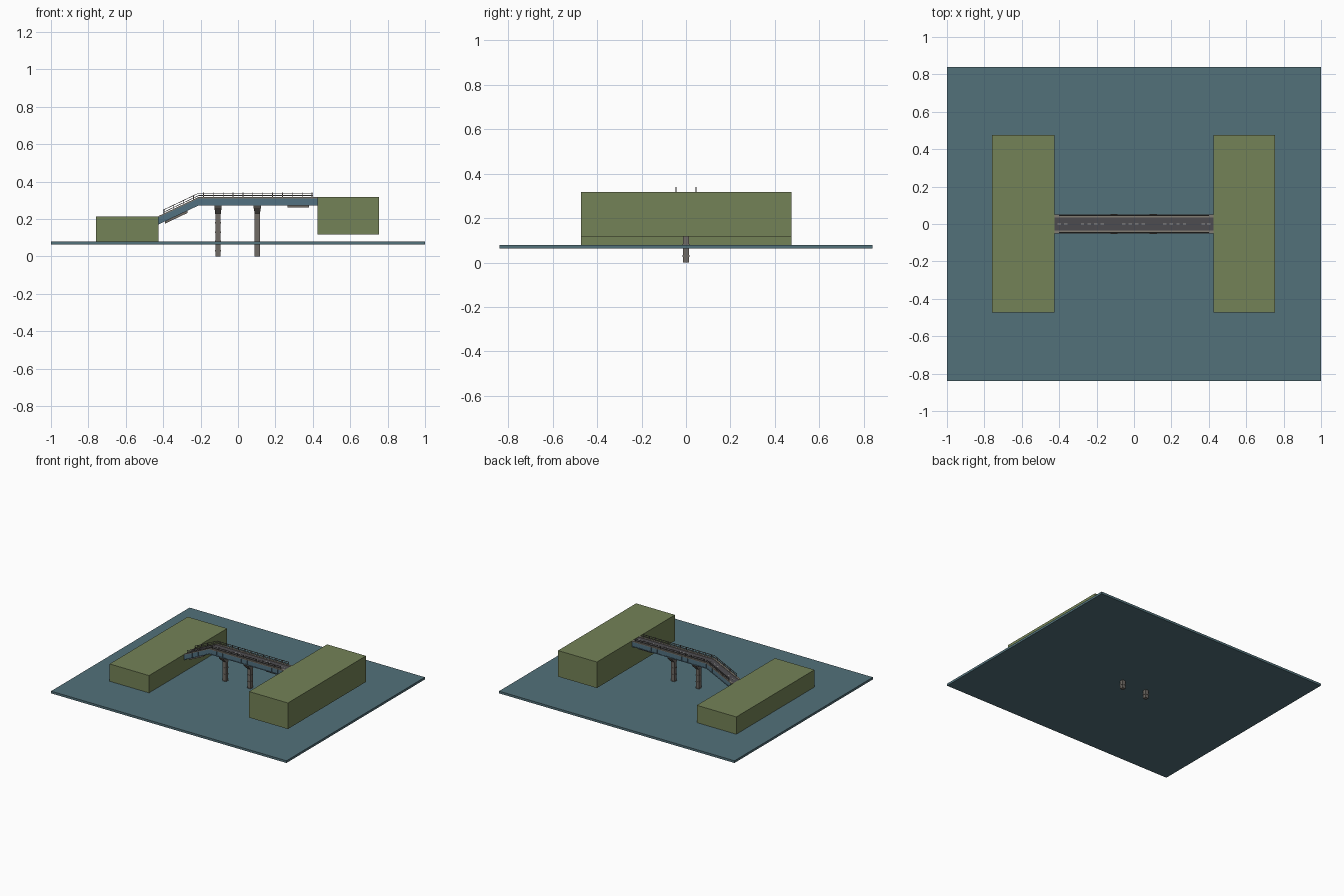
import bpy, bmesh

cube = bpy.data.objects.get("Cube")
if cube:
    bpy.data.objects.remove(cube)


def material(name, rgb):
    m = bpy.data.materials.new(name)
    m.use_nodes = True
    m.diffuse_color = (*rgb, 1)
    m.node_tree.nodes["Principled BSDF"].inputs["Base Color"].default_value = (*rgb, 1)
    return m


TEAL = material("teal water", (0.085, 0.165, 0.195))
STEEL = material("blue steel", (0.085, 0.165, 0.22))
GREEN = material("grass green", (0.175, 0.225, 0.095))
ASPHALT = material("dark asphalt", (0.075, 0.072, 0.08))
PAVING = material("warm grey paving", (0.22, 0.2, 0.17))
STONE = material("pier stone", (0.16, 0.145, 0.13))
RAIL = material("railing grey", (0.13, 0.12, 0.11))
PAINT = material("road paint", (0.33, 0.33, 0.31))


def finish(name, bm, mat):
    bmesh.ops.recalc_face_normals(bm, faces=bm.faces)
    me = bpy.data.meshes.new(name)
    bm.to_mesh(me)
    bm.free()
    me.materials.append(mat)
    ob = bpy.data.objects.new(name, me)
    bpy.context.collection.objects.link(ob)
    return ob


def add_prism(bm, profile, y0, y1):
    """Extrude an xz outline from y0 to y1."""
    face = bm.faces.new([bm.verts.new((x, y0, z)) for x, z in profile])
    ext = bmesh.ops.extrude_face_region(bm, geom=[face])["geom"]
    verts = [v for v in ext if isinstance(v, bmesh.types.BMVert)]
    bmesh.ops.translate(bm, verts=verts, vec=(0, y1 - y0, 0))


def add_box(bm, x0, x1, y0, y1, z0, z1):
    add_prism(bm, [(x0, z0), (x1, z0), (x1, z1), (x0, z1)], y0, y1)


def box(name, mat, *bounds):
    bm = bmesh.new()
    add_box(bm, *bounds)
    return finish(name, bm, mat)


# Bridge line: a ramp up to the bend, then a level span
X0, BEND, X1 = -0.425, -0.21, 0.425
LOW, HIGH = 0.212, 0.314


def deck_z(x):
    return HIGH if x >= BEND else LOW + (HIGH - LOW) * (x - X0) / (BEND - X0)


def add_strip(bm, x0, x1, y0, y1, bottom, top):
    """Bar that follows the bridge line, with heights relative to it."""
    xs = [x0] + ([BEND] if x0 < BEND < x1 else []) + [x1]
    outline = [(x, deck_z(x) + bottom) for x in xs]
    outline += [(x, deck_z(x) + top) for x in reversed(xs)]
    add_prism(bm, outline, y0, y1)


def strips(name, mat, items):
    bm = bmesh.new()
    for item in items:
        add_strip(bm, *item)
    return finish(name, bm, mat)


# Water slab and the two banks
box("water_slab", TEAL, -1, 1, -0.84, 0.84, 0.063, 0.08)
box("low_bank", GREEN, -0.76, X0, -0.473, 0.475, 0.08, 0.213)
box("high_bank", GREEN, X1, 0.755, -0.473, 0.475, 0.118, 0.318)

# Girder, road, pavements
strips("girder", STEEL, [(X0, X1, -0.046, 0.046, -0.041, -0.003)])
strips("road", ASPHALT, [(X0, X1, -0.036, 0.036, -0.003, 0.001)])
strips("pavements", PAVING, [(X0, X1, s * 0.034, s * 0.05, -0.003, 0.004) for s in (-1, 1)])
ribs = [X0 + 0.012 + i * 0.052 for i in range(16)]
strips("girder_ribs", STEEL,
       [(x, x + 0.005, s * 0.045, s * 0.049, -0.041, -0.004) for x in ribs for s in (-1, 1)])
strips("girder_flanges", STEEL, [(X0, X1, s * 0.044, s * 0.05, -0.041, -0.037) for s in (-1, 1)])

# Centre line dashes in groups
dashes = [g + d for g in (-0.22, 0, 0.22) for d in (-0.055, -0.02, 0.015, 0.05)]
dashes += [-0.4, -0.365, 0.37, 0.4]
strips("centre_dashes", PAINT, [(x - 0.009, x + 0.009, -0.003, 0.003, 0, 0.002) for x in dashes])

# Shallow supports under both ends
strips("end_supports", STONE, [(a, b, -0.036, 0.036, -0.053, -0.041)
                               for a, b in ((-0.39, -0.27), (0.265, 0.38))])

# Railings
for side, s in (("left", 1), ("right", -1)):
    bars = [(-0.4, 0.4, s * 0.044, s * 0.047, h, h + 0.0035) for h in (0.010, 0.0225)]
    posts = [(x, x + 0.004, s * 0.0435, s * 0.0475, 0.003, 0.027)
             for x in [-0.398 + i * 0.0528 for i in range(16)]]
    strips(side + "_railing", RAIL, bars + posts)


# Piers: square shaft, bands and a flared cap
def pier(name, x):
    bm = bmesh.new()
    add_box(bm, x - 0.0135, x + 0.0135, -0.0135, 0.0135, 0, 0.24)
    for z in (0.03, 0.08, 0.13, 0.18, 0.23):
        add_box(bm, x - 0.0155, x + 0.0155, -0.0155, 0.0155, z - 0.004, z + 0.004)
    rings = [[bm.verts.new((x + sx * w, sy * d, z)) for sx, sy in ((-1, -1), (1, -1), (1, 1), (-1, 1))]
             for w, d, z in ((0.0135, 0.0135, 0.228), (0.019, 0.045, 0.258), (0.019, 0.054, 0.273))]
    for a, b in zip(rings, rings[1:]):
        for i in range(4):
            j = (i + 1) % 4
            bm.faces.new((a[i], a[j], b[j], b[i]))
    bm.faces.new(rings[0])
    bm.faces.new(rings[-1])
    finish(name, bm, STONE)


pier("low_side_pier", -0.107)
pier("high_side_pier", 0.103)
